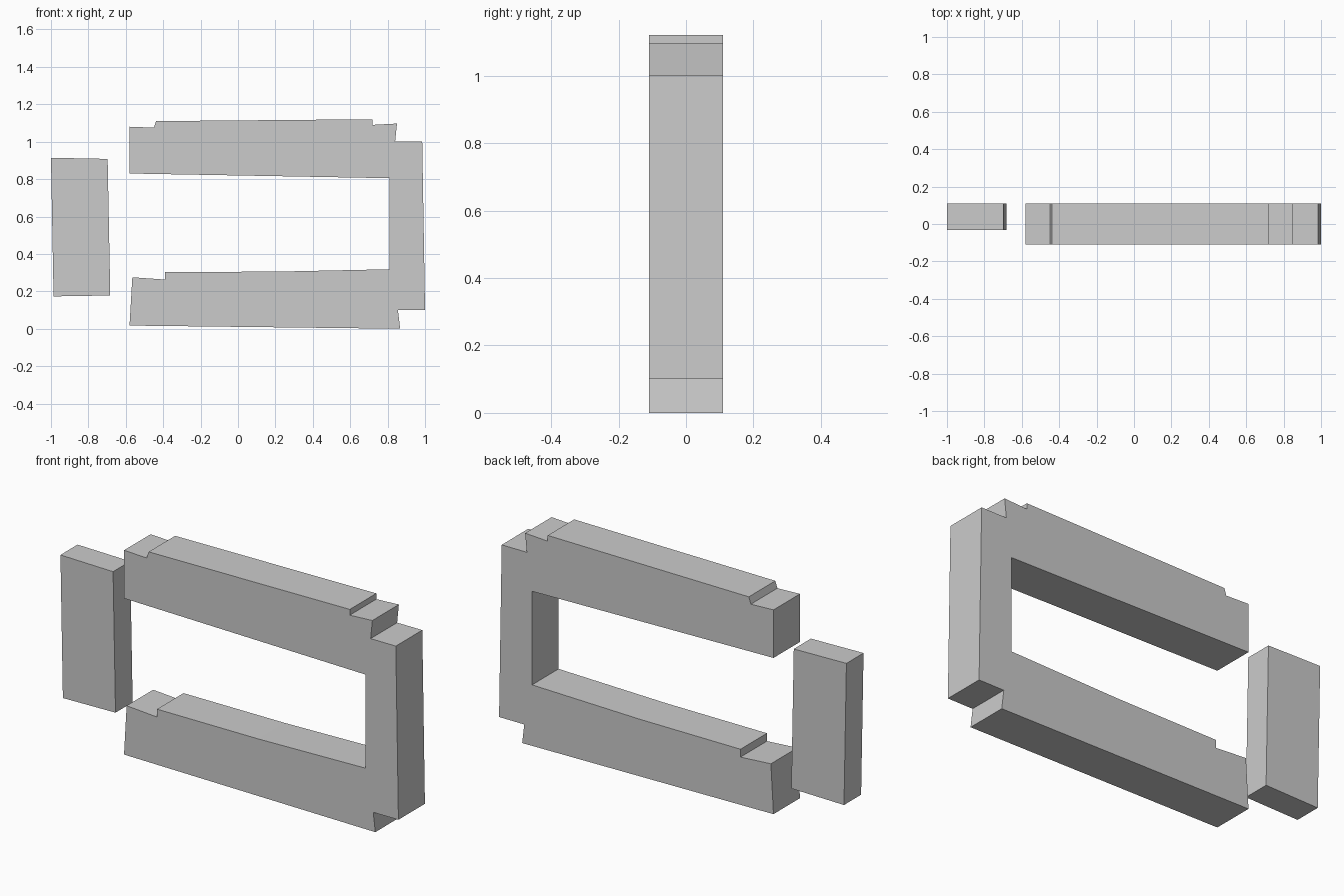
import bpy, bmesh

if "Cube" in bpy.data.objects:
    bpy.data.objects.remove(bpy.data.objects["Cube"])


def extruded_profile(name, outline, y_front, y_back):
    """Extrude an (x, z) outline along y into a closed solid."""
    bm = bmesh.new()
    face = bm.faces.new([bm.verts.new((x, y_front, z)) for x, z in outline])
    ext = bmesh.ops.extrude_face_region(bm, geom=[face])
    moved = [g for g in ext["geom"] if isinstance(g, bmesh.types.BMVert)]
    bmesh.ops.translate(bm, verts=moved, vec=(0, y_back - y_front, 0))
    bmesh.ops.recalc_face_normals(bm, faces=bm.faces[:])
    mesh = bpy.data.meshes.new(name)
    bm.to_mesh(mesh)
    bm.free()
    obj = bpy.data.objects.new(name, mesh)
    bpy.context.collection.objects.link(obj)
    return obj


# C-shaped frame: upper arm, right post and lower arm in one notched outline
extruded_profile("open_frame", [
    (-0.58, 1.08), (-0.45, 1.075), (-0.438, 1.11), (0.72, 1.12),
    (0.72, 1.09), (0.85, 1.097), (0.84, 1.0), (0.985, 1.0),
    (1.0, 0.10), (0.855, 0.10), (0.867, 0.0), (-0.58, 0.017),
    (-0.565, 0.275), (-0.39, 0.263), (-0.39, 0.304), (0.19, 0.305),
    (0.81, 0.318), (0.81, 0.805), (-0.58, 0.83),
], -0.109, 0.109)

# Slightly skewed separate block beside the opening, flush with the back
extruded_profile("side_block", [
    (-1.0, 0.914), (-0.697, 0.908), (-0.683, 0.178), (-0.986, 0.173),
], -0.032, 0.109)
